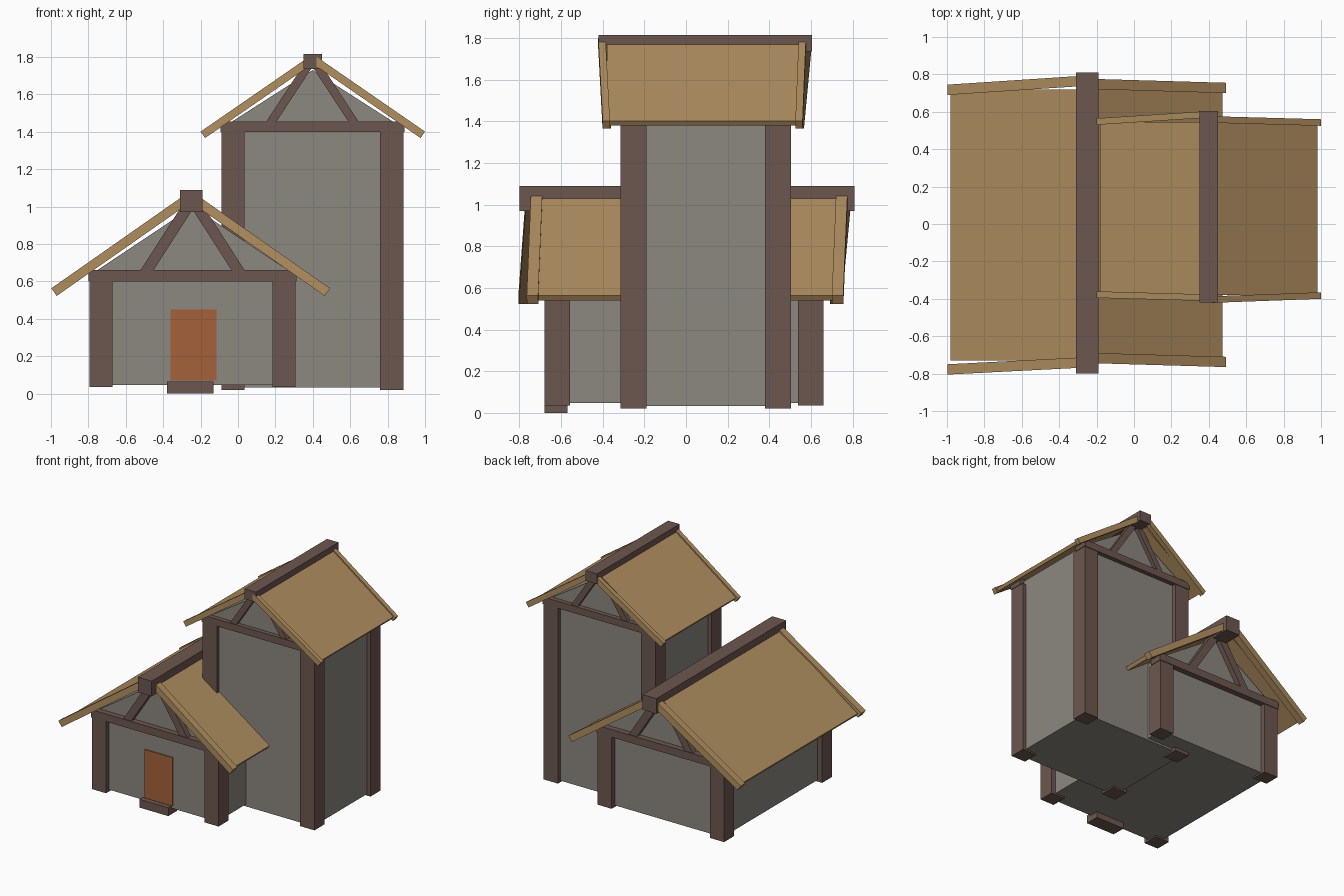
import bpy, bmesh, math

if "Cube" in bpy.data.objects:
    bpy.data.objects.remove(bpy.data.objects["Cube"])


def material(name, rgb):
    m = bpy.data.materials.new(name)
    m.diffuse_color = (*rgb, 1)
    m.use_nodes = True
    m.node_tree.nodes["Principled BSDF"].inputs["Base Color"].default_value = m.diffuse_color
    return m


STONE = material("grey plaster", (0.262, 0.246, 0.216))
TIMBER = material("dark timber", (0.152, 0.096, 0.080))
ROOF = material("straw roof", (0.440, 0.275, 0.117))
DOOR = material("orange door", (0.370, 0.120, 0.043))


def prism(name, profile, y0, y1, mat):
    """Extrude an (x, z) profile along y; y0 and y1 may be functions of x."""
    f0 = y0 if callable(y0) else (lambda x: y0)
    f1 = y1 if callable(y1) else (lambda x: y1)
    bm = bmesh.new()
    a = [bm.verts.new((x, f0(x), z)) for x, z in profile]
    b = [bm.verts.new((x, f1(x), z)) for x, z in profile]
    n = len(profile)
    bm.faces.new(a)
    bm.faces.new(b[::-1])
    for i in range(n):
        j = (i + 1) % n
        bm.faces.new((a[i], b[i], b[j], a[j]))
    bmesh.ops.recalc_face_normals(bm, faces=bm.faces)
    me = bpy.data.meshes.new(name)
    bm.to_mesh(me)
    bm.free()
    me.materials.append(mat)
    ob = bpy.data.objects.new(name, me)
    bpy.context.collection.objects.link(ob)
    return ob


def box(name, x0, x1, y0, y1, z0, z1, mat):
    return prism(name, [(x0, z0), (x1, z0), (x1, z1), (x0, z1)], y0, y1, mat)


def building(tag, cx, half, yf, yb, z0, eave, post, inset, beam_top, apex,
             body_half, brace, brace_w, brace_d):
    # plastered body with gables
    w = half - inset
    k = (apex - beam_top) / body_half
    ze = apex - k * w
    prism(tag + "_walls",
          [(cx - w, z0 + 0.012), (cx + w, z0 + 0.012), (cx + w, ze), (cx, apex), (cx - w, ze)],
          yf + inset, yb - inset, STONE)
    # corner posts
    for sx in (-1, 1):
        xa, xb = sorted((cx + sx * half, cx + sx * (half - post)))
        for side, ya in (("front", yf), ("back", yb - post)):
            box(f"{tag}_{side}_post", xa, xb, ya, ya + post, z0, eave, TIMBER)
    # tie beams and gable braces at both ends
    for side, y, s in (("front", yf, 1), ("back", yb, -1)):
        ya, yb2 = sorted((y - s * 0.005, y + s * post * 0.8))
        box(f"{tag}_{side}_tie_beam", cx - half - 0.005, cx + half + 0.005,
            ya, yb2, eave, beam_top, TIMBER)
        ya, yb2 = sorted((y, y + s * brace_d))
        (d0, za), (d1, zb) = brace
        for m in (-1, 1):
            prism(f"{tag}_{side}_brace",
                  [(cx + m * d0, za), (cx + m * (d0 - brace_w), za),
                   (cx + m * (d1 - brace_w), zb), (cx + m * d1, zb)], ya, yb2, TIMBER)


def slope(name, cx, m, d0, d1, ztop, k, thick, drop, y0, y1, mat):
    """One pitched slab; its end is cut square to the pitch."""
    c = math.hypot(1, k)
    ex, ez = thick * k / c, thick / c
    z = lambda d: ztop - drop - k * d
    prism(name, [(cx + m * d0, z(d0)), (cx + m * d1, z(d1)),
                 (cx + m * (d1 - ex), z(d1) - ez),
                 (cx + m * d0, z(d0) - thick * c)], y0, y1, mat)


def line(xa, ya, xb, yb):
    return lambda x: ya + (yb - ya) * (x - xa) / (xb - xa)


def roof(tag, cx, d0, d1, ztop, k, thick, py0, py1, barge_w, ends):
    for side, m in (("left", -1), ("right", 1)):
        # roof panel, slightly sunk between the barge boards
        slope(f"{tag}_{side}_roof_panel", cx, m, 0.01, d1 - 0.018, ztop, k,
              thick * 0.6, 0.012, py0, py1, ROOF)
        # barge boards: outer y at eave and ridge, front then back
        fe, fr, be, br = ends[side]
        xe, xr = cx + m * d1, cx + m * 0.06
        slope(f"{tag}_{side}_front_barge_board", cx, m, d0, d1, ztop, k, thick, 0,
              line(xe, fe, xr, fr), line(xe, fe + barge_w, xr, fr + barge_w), ROOF)
        slope(f"{tag}_{side}_back_barge_board", cx, m, d0, d1, ztop, k, thick, 0,
              line(xe, be - barge_w, xr, br - barge_w), line(xe, be, xr, br), ROOF)


# low house
building("house", -0.243, 0.55, -0.68, 0.66, 0.035, 0.60, 0.122, 0.04,
         0.66, 1.0, 0.51, ((0.285, 0.65), (0.06, 1.0)), 0.07, 0.06)
roof("house", -0.253, 0.03, 0.745, 1.085, 0.70, 0.05, -0.73, 0.72, 0.055,
     {"left": (-0.805, -0.77, 0.745, 0.79), "right": (-0.765, -0.745, 0.755, 0.775)})
box("house_ridge_beam", -0.31, -0.19, -0.80, 0.81, 0.97, 1.09, TIMBER)

# tall tower
building("tower", 0.398, 0.487, -0.315, 0.505, 0.02, 1.40, 0.125, 0.03,
         1.455, 1.73, 0.43, ((0.25, 1.45), (0.06, 1.74)), 0.055, 0.05)
roof("tower", 0.40, 0.02, 0.60, 1.815, 0.69, 0.042, -0.38, 0.545, 0.035,
     {"left": (-0.395, -0.41, 0.565, 0.60), "right": (-0.40, -0.42, 0.56, 0.575)})
box("tower_ridge_beam", 0.35, 0.45, -0.42, 0.605, 1.735, 1.815, TIMBER)

# door and step
box("door", -0.36, -0.115, -0.648, -0.638, 0.07, 0.45, DOOR)
box("door_step", -0.38, -0.13, -0.68, -0.57, 0.0, 0.065, TIMBER)
